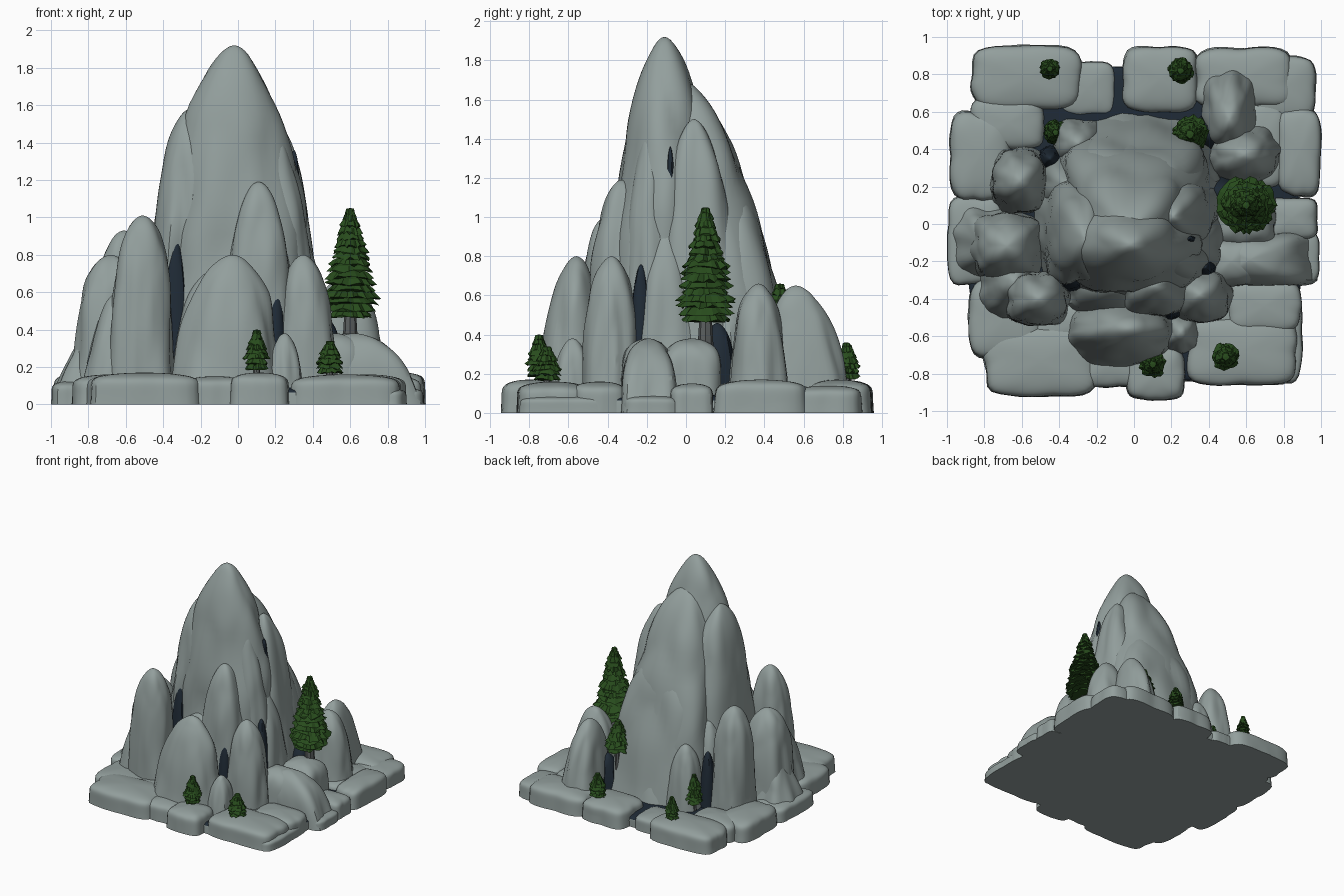
import bpy
import bmesh
import random
from math import cos, sin, pi, radians
from mathutils import Vector, noise

random.seed(4)
cube = bpy.data.objects.get("Cube")
if cube:
    bpy.data.objects.remove(cube, do_unlink=True)


def material(name, r, g, b):
    mat = bpy.data.materials.new(name)
    mat.use_nodes = True
    mat.diffuse_color = (r, g, b, 1)
    mat.node_tree.nodes["Principled BSDF"].inputs["Base Color"].default_value = (r, g, b, 1)
    return mat


stone = material("grey stone", .29, .345, .335)
shadow = material("dark crevice", .014, .024, .037)
leaf = material("pine green", .021, .072, .012)
bark = material("grey bark", .1, .11, .11)


def finish(bm, name, mats, smooth=True):
    bmesh.ops.recalc_face_normals(bm, faces=bm.faces)
    mesh = bpy.data.meshes.new(name)
    bm.to_mesh(mesh)
    bm.free()
    for mat in mats:
        mesh.materials.append(mat)
    if smooth:
        mesh.shade_smooth()
        mesh.set_sharp_from_angle(angle=radians(32))
    obj = bpy.data.objects.new(name, mesh)
    bpy.context.collection.objects.link(obj)
    return obj


def loft(bm, rings, tip):
    """Skin a stack of rings and close both ends."""
    count = len(rings[0])
    for low, high in zip(rings, rings[1:]):
        for i in range(count):
            j = (i + 1) % count
            bm.faces.new((low[i], low[j], high[j], high[i]))
    apex = bm.verts.new(tip)
    for i in range(count):
        bm.faces.new((rings[-1][i], rings[-1][(i + 1) % count], apex))
    bm.faces.new(rings[0][::-1])


def rock(name, x, y, rx, ry, top, power=3, square=2.5, lean=(0, 0), rough=.18,
         flare=.16, base=0, mat=stone, sides=48, levels=30):
    """Weathered rock: tapering superellipse rings roughened by cell noise."""
    bm = bmesh.new()
    seed = Vector((x * 9, y * 9, top * 5))
    rings = []
    for k in range(levels):
        t = 1 - (1 - k / levels) ** 1.8
        width = (1 - t ** power) ** .56 * (1 + flare * (1 - t) ** 3)
        ring = []
        for i in range(sides):
            a = 2 * pi * i / sides
            c, s = cos(a), sin(a)
            r = width / (abs(c) ** square + abs(s) ** square) ** (1 / square)
            spot = Vector((c * width * 1.5, s * width * 1.5, t * top * 1.7)) + seed
            cell = noise.voronoi(spot)[0][0]
            r *= 1 + rough * (.42 - cell + .4 * noise.noise(spot * 1.6))
            ring.append(bm.verts.new((x + lean[0] * t + rx * r * c,
                                      y + lean[1] * t + ry * r * s,
                                      base + t * (top - base))))
        rings.append(ring)
    loft(bm, rings, (x + lean[0], y + lean[1], top))
    return finish(bm, name, [mat])


def slab(name, x0, x1, y0, y1, top=.17):
    """Flat-topped block given by its plan limits."""
    rock(name, (x0 + x1) / 2, (y0 + y1) / 2, (x1 - x0) / 2, (y1 - y0) / 2, top,
         power=9, square=5, rough=.1, flare=.02)


# Ground: stone underneath, dark on top between the slabs
ground = rock("ground", 0, 0, .9, .85, .1, power=14, square=4, rough=.06, flare=0)
ground.data.materials.append(shadow)
for face in ground.data.polygons:
    if face.normal.z > .3:
        face.material_index = 1

# Main peak and its buttresses
rock("main_peak", -.02, -.1, .41, .3, 1.92, power=2.2, lean=(0, -.01), rough=.24)
rock("rear_mass", .0, .2, .4, .34, 1.7, power=2.5, square=3.2, lean=(-.01, -.22))
rock("right_shoulder", -.34, -.01, .17, .27, 1.58, power=4.2, square=3, lean=(.08, -.07))
rock("left_shoulder", .27, .09, .18, .2, 1.5, power=3, square=3, lean=(-.06, -.05))
rock("left_front_shoulder", .24, -.18, .18, .14, 1.45, power=3, lean=(-.05, 0))
rock("rear_buttress", .02, .31, .38, .25, 1.22, power=3.4, square=3.2, lean=(0, -.14))
rock("left_foot", .35, -.1, .14, .18, .95, power=2.6, lean=(-.04, 0))
rock("right_foot", -.4, .24, .12, .14, .75, power=2.8, lean=(.04, -.04))
rock("front_skirt", -.1, -.32, .24, .18, .75, power=3)

# Spires around the peak
rock("front_tall_spire", .11, -.35, .19, .16, 1.19, power=3.6, lean=(0, .02))
rock("front_wide_spire", -.07, -.59, .28, .17, .8, power=2.5, square=2, lean=(.04, .03))
rock("front_left_spire", .35, -.38, .16, .14, .8, power=3.6)
rock("front_small_spire", .25, -.58, .09, .1, .38)
rock("front_right_spire", -.52, -.4, .165, .14, 1.01, power=4.5, lean=(.01, 0))
rock("right_middle_spire", -.68, -.12, .18, .17, .8, power=4.5, square=3)
rock("right_flank", -.8, -.1, .17, .18, .45, power=1.6, square=3.5, lean=(.05, 0))
rock("right_front_flank", -.68, -.33, .15, .17, .6, power=2.2, lean=(.04, .02))
rock("right_rear_spire", -.61, .23, .15, .16, .93, power=4.5)
rock("rear_small_spire", -.3, .43, .13, .12, .6, power=3)
rock("left_rear_spire", .59, .37, .18, .14, .66, power=3.4)
rock("rear_left_spire", .51, .63, .13, .2, .65, power=3, lean=(0, -.07))
rock("tree_ledge", .59, .03, .17, .15, .38, power=8, square=4, rough=.12, flare=.06)
rock("left_slope", .75, -.19, .22, .14, .38, power=4, square=5, lean=(-.13, 0), rough=.12, flare=.06)
rock("left_ledge", .52, -.2, .15, .13, .38, power=7, square=4, rough=.12, flare=.06)

# Dark fill inside the deep gaps
for x, y, r, top in ((-.335, -.29, .07, .9), (.2, -.45, .06, .62), (.38, -.23, .06, .76),
                     (.47, .16, .1, .46), (-.45, .35, .06, .55), (.4, .48, .09, .36)):
    rock("gap_fill", x, y, r, r, top, mat=shadow, base=.03, sides=16, levels=10)
rock("peak_crevice", .3, -.08, .03, .02, 1.36, base=1.05, mat=shadow, sides=16, levels=10)

# Ring of slabs
slab("rear_right_slab", -.87, -.28, .61, .95)
slab("rear_right_step", -.4, -.1, .58, .87, .12)
slab("rear_middle_slab", -.06, .34, .6, .95)
slab("rear_left_slab", .33, .85, .62, .94)
slab("rear_left_corner", .62, .97, .55, .9, .14)
slab("left_rear_slab", .77, 1, .15, .62)
slab("left_inner_slab", .55, .82, .2, .66, .15)
slab("left_middle_slab", .7, .98, -.08, .14, .15)
slab("left_outer_slab", .7, .99, -.32, -.04, .09)
slab("left_front_slab", .5, .89, -.58, -.3, .16)
slab("front_left_slab", .28, .87, -.86, -.5, .16)
slab("front_left_step", .6, .9, -.84, -.36, .09)
slab("front_middle_slab", -.04, .27, -.94, -.66, .17)
slab("front_right_slab", -.8, -.2, -.92, -.55, .17)
slab("front_right_step", -.3, .05, -.87, -.6, .15)
slab("right_front_slab", -.88, -.5, -.72, -.3, .16)
slab("right_middle_slab", -1, -.7, -.32, .14, .13)
slab("right_rear_slab", -.98, -.66, .13, .6, .17)
slab("right_inner_slab", -.87, -.48, .4, .68, .16)
slab("front_inner_slab", .15, .6, -.66, -.42, .13)
slab("front_gap_slab", -.55, -.1, -.65, -.42, .15)


def pine(name, x, y, base, top, radius, tiers, trunk_base, bulge=.15):
    """Stack of ragged drooping skirts around a short trunk."""
    bm = bmesh.new()
    height = top - base
    points = 26
    drop = height / tiers
    for k in range(tiers):
        t = k / tiers
        reach = radius * (1 - t) ** .62 * min(1, .78 + t / bulge * .22)
        reach *= random.uniform(.93, 1.07)
        z = base + height * t
        start = random.random()
        ring = []
        for i in range(points):
            a = 2 * pi * (i + start) / points
            r = reach * random.uniform(.82, 1.1)
            ring.append(bm.verts.new((x + r * cos(a), y + r * sin(a),
                                      z + drop * random.uniform(-.35, .35))))
        inner = [bm.verts.new((x + (v.co.x - x) * .75, y + (v.co.y - y) * .75, z + drop * .9))
                 for v in ring]
        loft(bm, [ring, inner], (x, y, min(top, z + drop * 2.2)))
    finish(bm, name + "_foliage", [leaf], smooth=False)

    bm = bmesh.new()
    rings = [[bm.verts.new((x + r * cos(pi * i / 4), y + r * sin(pi * i / 4), z))
              for i in range(8)]
             for r, z in ((radius * .25, trunk_base), (radius * .16, base + height * .2))]
    loft(bm, rings, (x, y, base + height * .3))
    finish(bm, name + "_trunk", [bark])


# Trees and bushes
pine("tall_pine", .6, .1, .47, 1.05, .162, 17, .34)
pine("rear_ledge_pine", .3, .48, .42, .66, .11, 8, .1)
pine("front_pine", .1, -.75, .19, .4, .083, 8, .14, .3)
pine("front_left_bush", .49, -.71, .17, .34, .09, 7, .12, .3)
pine("rear_right_bush", -.45, .83, .18, .35, .066, 7, .14, .3)
pine("rear_left_bush", .25, .82, .18, .36, .083, 7, .14, .3)
pine("rear_gap_bush", -.42, .49, .17, .4, .08, 8, .1, .3)
